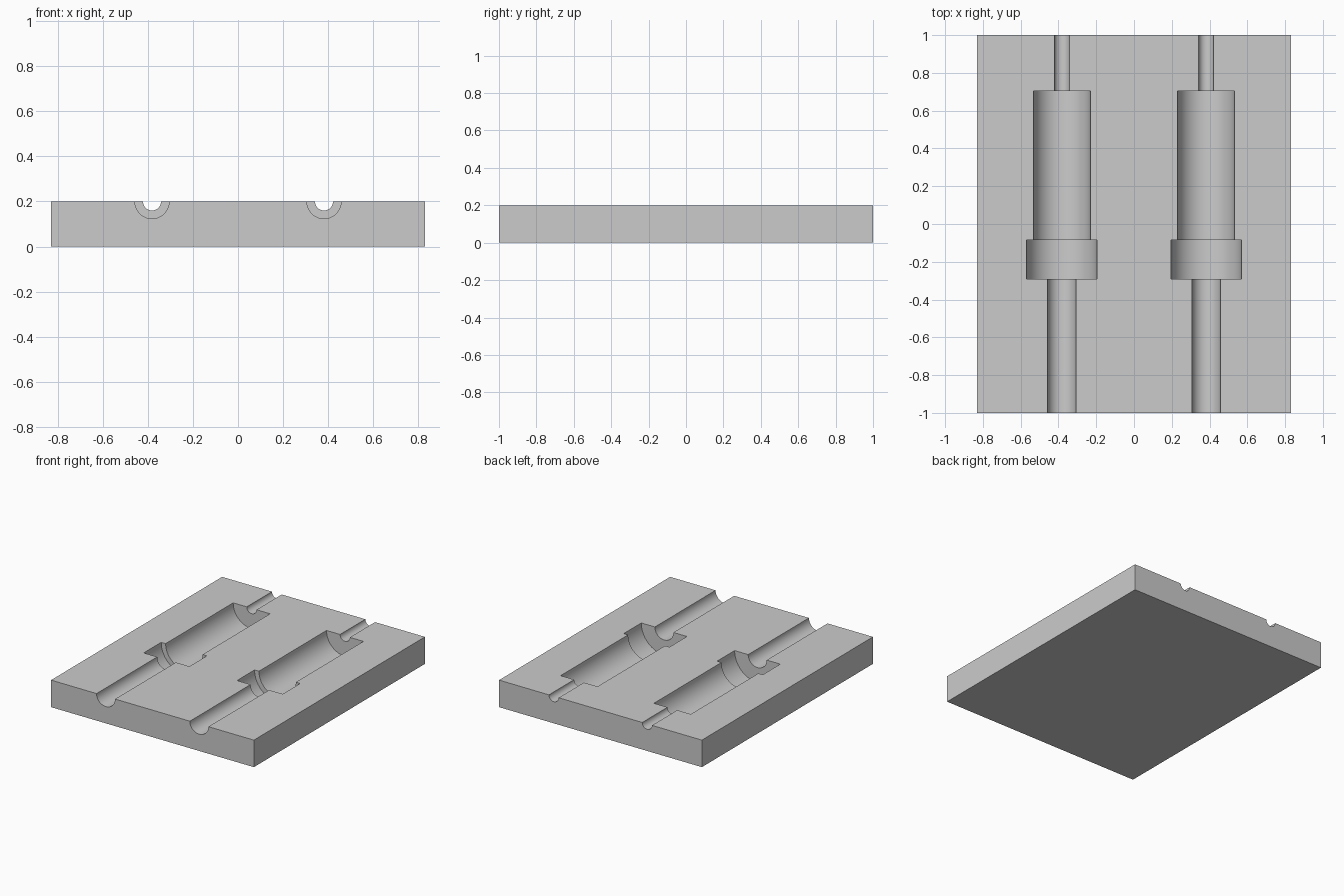
import bpy, bmesh
from math import radians
from mathutils import Matrix, Vector

cube = bpy.data.objects.get("Cube")
if cube:
    bpy.data.objects.remove(cube, do_unlink=True)

WIDTH, LENGTH, HEIGHT = 1.66, 2.0, 0.2
GROOVE_X = 0.382

grey = bpy.data.materials.new("plain grey")
grey.use_nodes = True
colour = (0.6, 0.6, 0.6, 1)
grey.diffuse_color = colour
grey.node_tree.nodes["Principled BSDF"].inputs["Base Color"].default_value = colour


def add_object(name, bm):
    bmesh.ops.recalc_face_normals(bm, faces=bm.faces)
    mesh = bpy.data.meshes.new(name)
    bm.to_mesh(mesh)
    bm.free()
    mesh.materials.append(grey)
    obj = bpy.data.objects.new(name, mesh)
    bpy.context.collection.objects.link(obj)
    return obj


def stepped_cutter(name, x):
    """Revolve a stepped profile of (y, radius) about the groove axis."""
    steps = [(-1.1, 0.076), (-0.29, 0.187), (-0.085, 0.151), (0.705, 0.04), (1.1, 0)]
    points = [(steps[0][0], 0)]
    for (y0, r), (y1, _) in zip(steps, steps[1:]):
        points += [(y0, r), (y1, r)]
    points.append(steps[-1])
    bm = bmesh.new()
    verts = [bm.verts.new((x + r, y, HEIGHT)) for y, r in points]
    edges = [bm.edges.new(pair) for pair in zip(verts, verts[1:])]
    bmesh.ops.spin(bm, geom=verts + edges, cent=Vector((x, 0, HEIGHT)),
                   axis=(0, 1, 0), angle=radians(360), steps=64)
    bmesh.ops.remove_doubles(bm, verts=bm.verts, dist=0.0001)
    cutter = add_object(name, bm)
    cutter.hide_render = True
    return cutter


# Flat rectangular plate
bm = bmesh.new()
bmesh.ops.create_cube(bm, size=1, matrix=Matrix.Translation((0, 0, HEIGHT / 2))
                      @ Matrix.Diagonal((WIDTH, LENGTH, HEIGHT, 1)))
plate = add_object("mould_plate", bm)
bpy.context.view_layer.objects.active = plate
plate.select_set(True)

# Two stepped half-round grooves cut into the top
for side, x in (("left", GROOVE_X), ("right", -GROOVE_X)):
    cutter = stepped_cutter(side + "_groove_cutter", x)
    cut = plate.modifiers.new(side + "_groove", 'BOOLEAN')
    cut.operation = 'DIFFERENCE'
    cut.solver = 'EXACT'
    cut.object = cutter
    bpy.ops.object.modifier_apply(modifier=cut.name)
    bpy.data.objects.remove(cutter, do_unlink=True)

# Smooth groove walls with sharp steps
bpy.ops.object.select_all(action='DESELECT')
plate.select_set(True)
bpy.ops.object.shade_smooth_by_angle(angle=radians(30))
